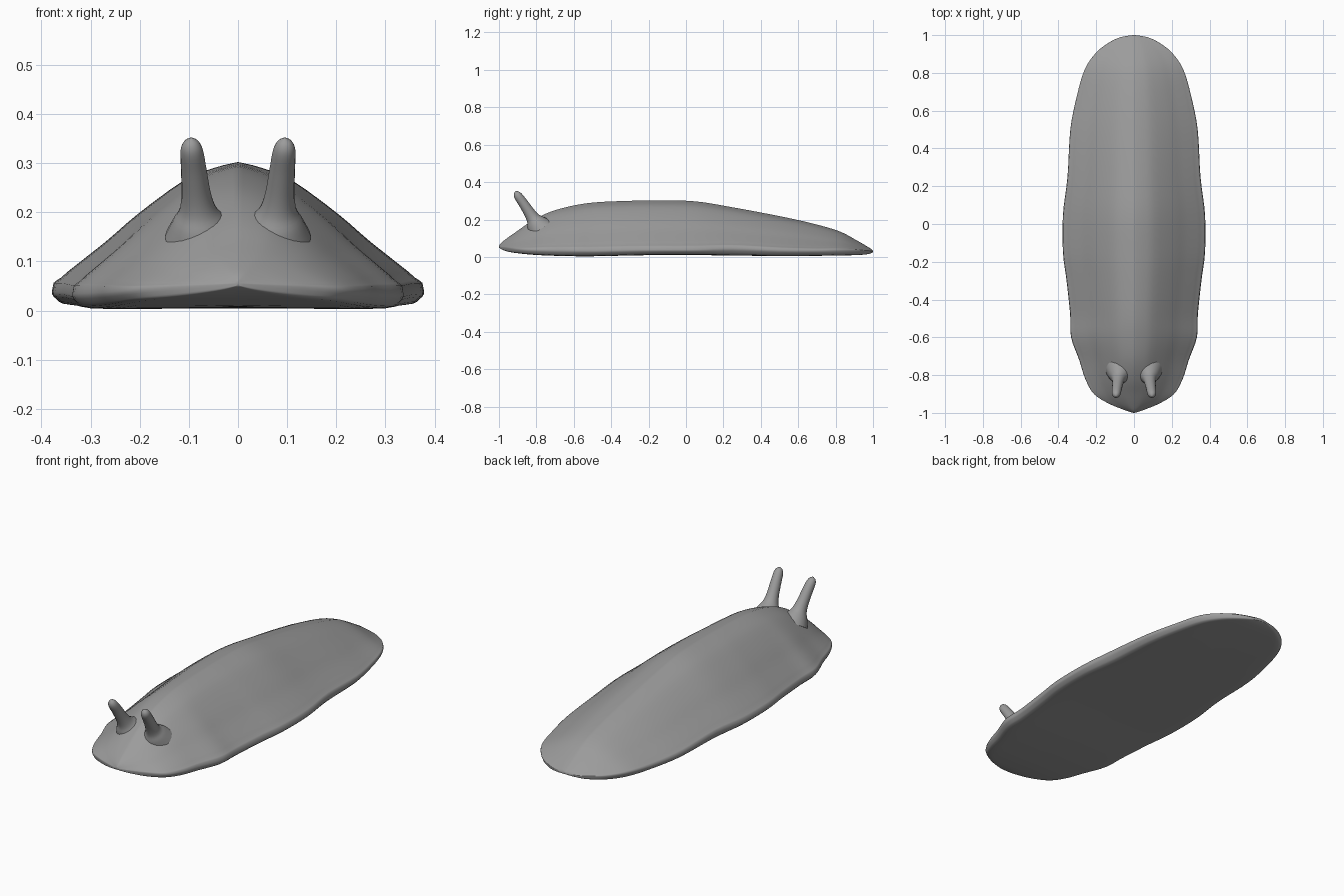
import bpy, math
from mathutils import Vector

if "Cube" in bpy.data.objects:
    bpy.data.objects.remove(bpy.data.objects["Cube"])

skin = bpy.data.materials.new("slug grey")
skin.diffuse_color = (0.33, 0.33, 0.33, 1)
skin.use_nodes = True
skin.node_tree.nodes["Principled BSDF"].inputs["Base Color"].default_value = skin.diffuse_color


def spline(points, steps):
    """Smooth curve through points of any dimension."""
    out, n = [], len(points)
    for i in range(n - 1):
        a, b, c, d = (points[max(0, min(n - 1, i + k))] for k in (-1, 0, 1, 2))
        for s in range(steps):
            t = s / steps
            out.append([0.5 * (2 * q + (r - p) * t + (2 * p - 5 * q + 4 * r - e) * t * t
                               + (3 * q - p - 3 * r + e) * t ** 3)
                        for p, q, r, e in zip(a, b, c, d)])
    return out + [list(points[-1])]


def loft(name, rings):
    """Skin closed rings, each end collapsing to its centre."""
    n = len(rings[0])
    verts = [v for ring in rings for v in ring]
    faces = [(i * n + j, i * n + (j + 1) % n, (i + 1) * n + (j + 1) % n, (i + 1) * n + j)
             for i in range(len(rings) - 1) for j in range(n)]
    ends = [(rings[0], 0), (rings[-1], (len(rings) - 1) * n)]
    for k, (ring, start) in enumerate(ends):
        verts.append(sum((Vector(v) for v in ring), Vector()) / n)
        for j in range(n):
            a, b = start + j, start + (j + 1) % n
            faces.append((b, a, len(verts) - 1) if k == 0 else (a, b, len(verts) - 1))
    mesh = bpy.data.meshes.new(name)
    mesh.from_pydata(verts, [], faces)
    mesh.materials.append(skin)
    obj = bpy.data.objects.new(name, mesh)
    bpy.context.collection.objects.link(obj)
    bpy.ops.object.select_all(action='DESELECT')
    obj.select_set(True)
    bpy.context.view_layer.objects.active = obj
    bpy.ops.object.mode_set(mode='EDIT')
    bpy.ops.mesh.select_all(action='SELECT')
    bpy.ops.mesh.remove_doubles(threshold=0.0002)
    bpy.ops.mesh.normals_make_consistent(inside=False)
    bpy.ops.object.mode_set(mode='OBJECT')
    bpy.ops.object.shade_smooth_by_angle(angle=math.radians(60))
    return obj


# Body stations: y, half width, rim height, ridge height, sole height
stations = [
    (-1.00, 0.004, 0.055, 0.060, 0.050), (-0.985, 0.05, 0.052, 0.078, 0.040),
    (-0.95, 0.135, 0.048, 0.105, 0.028), (-0.90, 0.212, 0.042, 0.14, 0.020),
    (-0.82, 0.258, 0.038, 0.195, 0.012), (-0.72, 0.29, 0.036, 0.243, 0.007),
    (-0.60, 0.333, 0.034, 0.275, 0.004), (-0.48, 0.338, 0.033, 0.292, 0.004),
    (-0.30, 0.357, 0.037, 0.300, 0.008), (-0.15, 0.376, 0.038, 0.302, 0.010),
    (0.05, 0.376, 0.039, 0.297, 0.010), (0.25, 0.352, 0.046, 0.265, 0.008),
    (0.50, 0.337, 0.036, 0.218, 0.005), (0.68, 0.302, 0.034, 0.178, 0.006),
    (0.82, 0.26, 0.038, 0.137, 0.008), (0.91, 0.198, 0.036, 0.090, 0.010),
    (0.965, 0.125, 0.033, 0.058, 0.014), (0.99, 0.066, 0.031, 0.043, 0.020),
    (1.00, 0.004, 0.029, 0.034, 0.025)]

# Half section: across, height (above 0 scales to ridge, below 0 to sole)
section = spline([(0, 1), (0.13, 0.955), (0.29, 0.86), (0.53, 0.61), (0.7, 0.40),
                  (0.84, 0.24), (0.95, 0.11), (1, 0), (0.975, -0.55),
                  (0.89, -0.97), (0.5, -1), (0, -0.98)], 3)
loop = section + [(-u, v) for u, v in section[-2:0:-1]]


def body_ring(y, w, rim, top, sole):
    return [(u * w, y, rim + v * ((top - rim) if v > 0 else (rim - sole))) for u, v in loop]


loft("slug_body", [body_ring(*s) for s in spline(stations, 4)])

# Tentacles: y, z, x, radius, flaring into the head
tentacle = spline([(-0.775, 0.150, 0.074, 0.075), (-0.800, 0.180, 0.077, 0.056),
                   (-0.817, 0.205, 0.081, 0.038), (-0.838, 0.238, 0.085, 0.030),
                   (-0.870, 0.287, 0.090, 0.026), (-0.897, 0.325, 0.094, 0.023),
                   (-0.908, 0.342, 0.095, 0.015), (-0.912, 0.350, 0.095, 0.003)], 4)
axis_a = Vector((1, 0, 0))
axis_b = Vector((0, 0.84, 0.54))
for side, label in ((-1, "left"), (1, "right")):
    rings = []
    for y, z, x, r in tentacle:
        c = Vector((side * x, y, z))
        rings.append([c + r * (axis_a * math.cos(t) + axis_b * math.sin(t))
                      for t in (math.tau * k / 20 for k in range(20))])
    loft(label + "_tentacle", rings)
